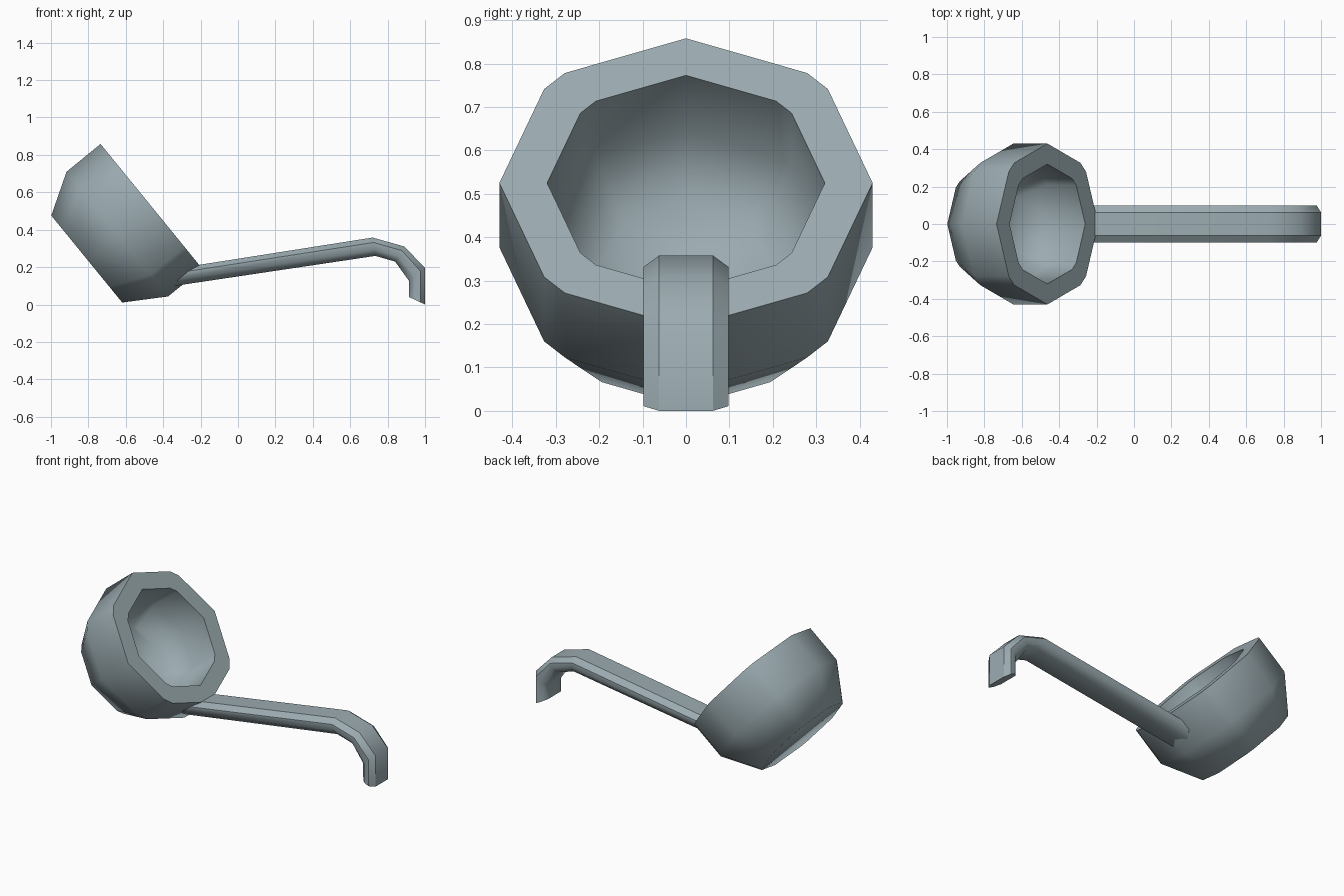
import bpy, bmesh
from math import sin, cos, radians
from mathutils import Vector

if "Cube" in bpy.data.objects:
    bpy.data.objects.remove(bpy.data.objects["Cube"])

metal = bpy.data.materials.new("blue_grey_metal")
metal.diffuse_color = (0.33, 0.41, 0.44, 1)
metal.use_nodes = True
metal.node_tree.nodes["Principled BSDF"].inputs["Base Color"].default_value = metal.diffuse_color


def skin(name, rings, sharp):
    """Bridge equal-size rings, cap both ends, smooth all but the edges picked by sharp(ring_a, i_a, ring_b, i_b)."""
    bm = bmesh.new()
    rows = [[bm.verts.new(p) for p in ring] for ring in rings]
    where = {v: (r, i) for r, row in enumerate(rows) for i, v in enumerate(row)}
    n = len(rows[0])
    for a, b in zip(rows, rows[1:]):
        for i in range(n):
            j = (i + 1) % n
            bm.faces.new((a[i], a[j], b[j], b[i]))
    bm.faces.new(rows[0])
    bm.faces.new(rows[-1])
    bmesh.ops.recalc_face_normals(bm, faces=bm.faces)
    for f in bm.faces:
        f.smooth = True
    for e in bm.edges:
        e.smooth = not sharp(*where[e.verts[0]], *where[e.verts[1]])
    me = bpy.data.meshes.new(name)
    bm.to_mesh(me)
    bm.free()
    me.materials.append(metal)
    ob = bpy.data.objects.new(name, me)
    bpy.context.collection.objects.link(ob)
    return ob


# Bowl: tilted twelve-sided cup, profile runs outer base -> rim -> inner base
centre = Vector((-0.463, 0, 0.525))
along = Vector((0.632, 0, -0.775))
axis = Vector((0.775, 0, 0.632))
side = Vector((0, 1, 0))
angles = [radians(q + k) for q in (0, 90, 180, 270) for k in (0, 40.5, 49.5)]
profile = [(0.30, 0.446), (0.43, 0.235), (0.43, 0),
           (0.32, 0), (0.32, 0.20), (0.22, 0.345)]
rings = [[centre + along * (r * cos(a)) + side * (r * sin(a)) - axis * d
          for a in angles] for r, d in profile]
skin("ladle_bowl", rings, lambda r, i, s, j: r == s and r in (2, 3))

# Handle: chamfered bar swept between an upper and a lower line, hooked at the end
upper = [(-0.26, 0.204), (0.72, 0.358), (0.89, 0.31), (1.0, 0.195), (1.0, 0.0)]
lower = [(-0.35, 0.098), (0.735, 0.26), (0.84, 0.23), (0.915, 0.125), (0.915, 0.04)]
half = [(0.062, 0), (0.098, 0.27), (0.098, 0.65), (0.062, 1)]
section = half + [(-y, t) for y, t in reversed(half)]
rings = [[Vector((a[0], 0, a[1])).lerp(Vector((b[0], 0, b[1])), t) + side * y
          for y, t in section] for a, b in zip(upper, lower)]
skin("ladle_handle", rings,
     lambda r, i, s, j: (r == s and r in (0, 4)) or (i == j and i in (0, 1, 6, 7)))
